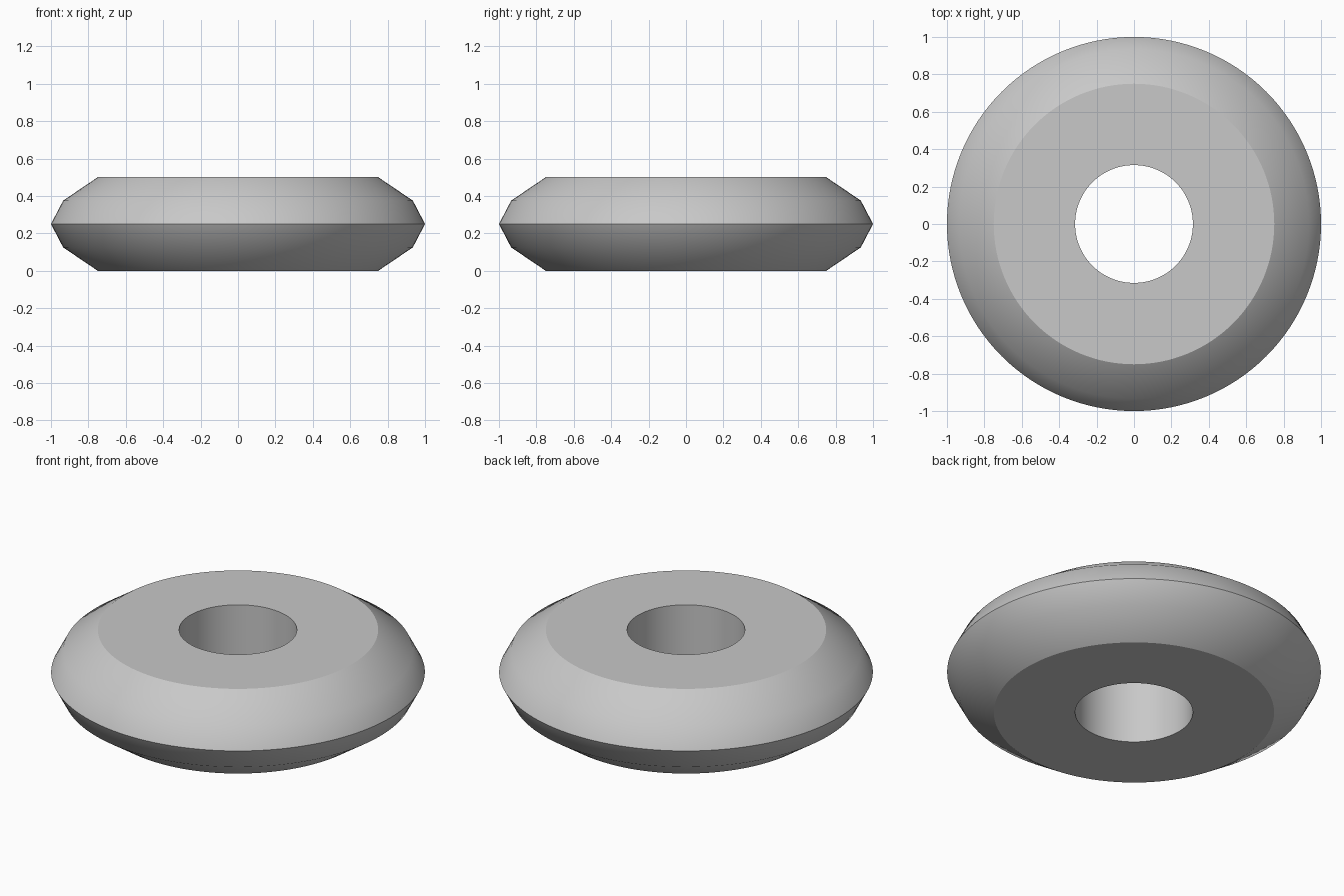
import bpy
import bmesh
import math
from mathutils import Matrix, Vector

cube = bpy.data.objects.get("Cube")
if cube:
    bpy.data.objects.remove(cube, do_unlink=True)

SEGMENTS = 128
MID = 0.25

# Plain grey material
grey = bpy.data.materials.new("light grey")
grey.use_nodes = True
colour = (0.58, 0.58, 0.58, 1)
grey.diffuse_color = colour
grey.node_tree.nodes["Principled BSDF"].inputs["Base Color"].default_value = colour

# Half cross-section as (radius, height above the middle), mirrored for the lower half
upper = [(1.0, 0.0), (0.935, 0.125), (0.75, MID), (0.315, MID)]
lower = [(r, -h) for r, h in reversed(upper[1:])]
profile = lower + upper

# Spin the closed cross-section into a ring
bm = bmesh.new()
verts = [bm.verts.new(Vector((r, 0, MID + h))) for r, h in profile]
edges = [bm.edges.new((v, verts[(i + 1) % len(verts)])) for i, v in enumerate(verts)]
bmesh.ops.spin(bm, geom=verts + edges, cent=(0, 0, 0), axis=(0, 0, 1),
               angle=math.tau, steps=SEGMENTS, use_merge=True)
bmesh.ops.remove_doubles(bm, verts=bm.verts, dist=0.0001)
bmesh.ops.recalc_face_normals(bm, faces=bm.faces)

mesh = bpy.data.meshes.new("ring_body")
bm.to_mesh(mesh)
bm.free()
mesh.materials.append(grey)
ring = bpy.data.objects.new("ring_body", mesh)
bpy.context.collection.objects.link(ring)

# Smooth the rounded flanks, keep the rims and the outer ridge sharp
bpy.ops.object.select_all(action="DESELECT")
ring.select_set(True)
bpy.context.view_layer.objects.active = ring
bpy.ops.object.shade_smooth_by_angle(angle=math.radians(31))
